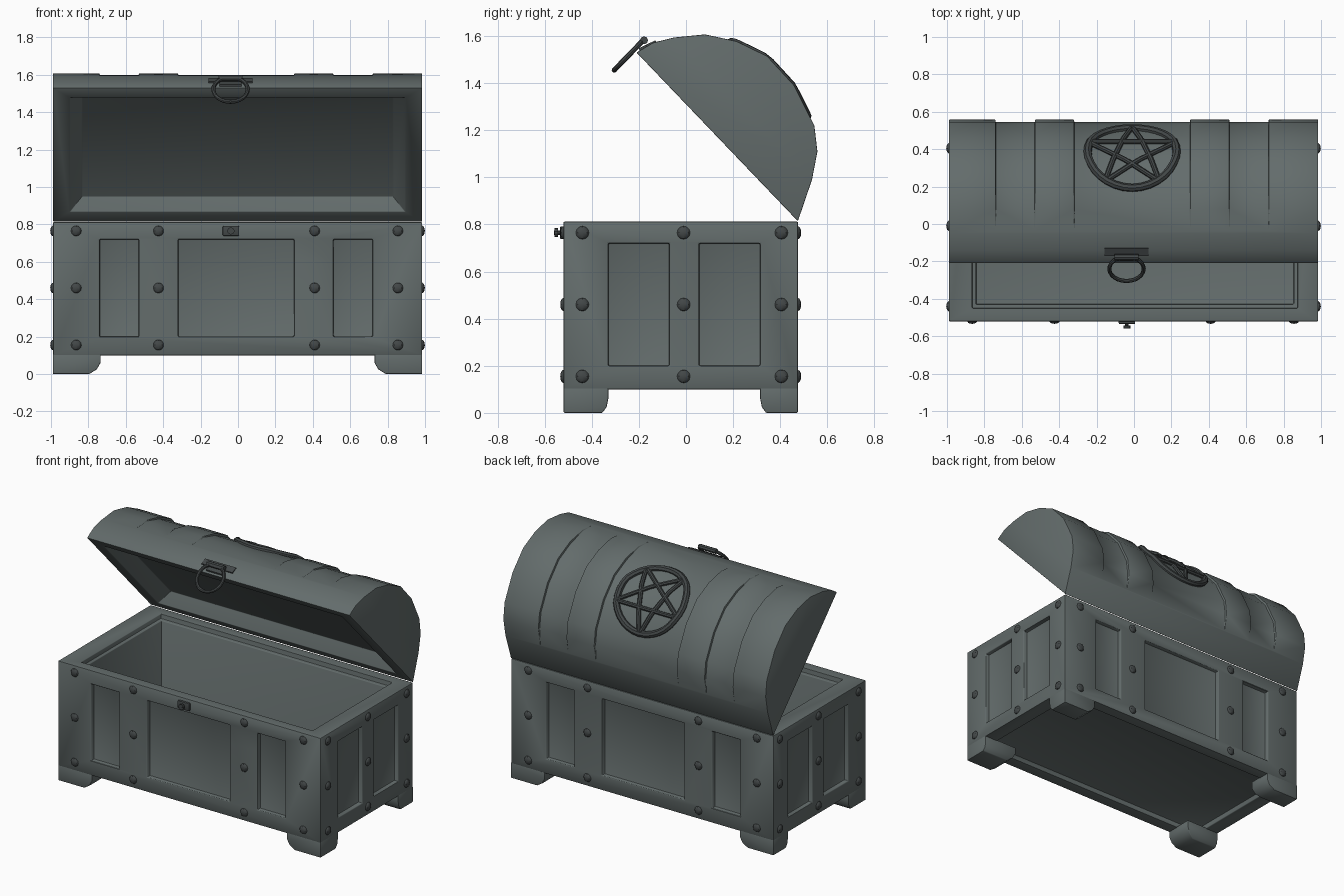
import bpy, bmesh, math
from mathutils import Vector as V, Matrix

if "Cube" in bpy.data.objects:
    bpy.data.objects.remove(bpy.data.objects["Cube"])

X0, X1, Y0, Y1 = -0.99, 0.985, -0.52, 0.475   # chest footprint
PANELS_X = [(-0.74, -0.53), (-0.32, 0.30), (0.51, 0.72)]
PANELS_Y = [(-0.33, -0.07), (0.055, 0.315)]


def material(name, rgb):
    m = bpy.data.materials.new(name)
    m.diffuse_color = (*rgb, 1)
    m.use_nodes = True
    m.node_tree.nodes["Principled BSDF"].inputs["Base Color"].default_value = m.diffuse_color
    return m


SLATE = material("slate", (0.125, 0.15, 0.148))
IRON = material("iron", (0.055, 0.063, 0.064))


def make(name, bm):
    bmesh.ops.recalc_face_normals(bm, faces=bm.faces)
    me = bpy.data.meshes.new(name)
    bm.to_mesh(me)
    bm.free()
    ob = bpy.data.objects.new(name, me)
    bpy.context.collection.objects.link(ob)
    return ob


def activate(ob):
    bpy.ops.object.select_all(action='DESELECT')
    ob.select_set(True)
    bpy.context.view_layer.objects.active = ob


def add_prism(bm, pts, x0, x1):
    """Extrude a (y, z) outline along x."""
    f = bm.faces.new([bm.verts.new((x0, y, z)) for y, z in pts])
    r = bmesh.ops.extrude_face_region(bm, geom=[f])
    vs = [g for g in r['geom'] if isinstance(g, bmesh.types.BMVert)]
    bmesh.ops.translate(bm, verts=vs, vec=(x1 - x0, 0, 0))


def add_box(bm, x, y, z):
    add_prism(bm, [(y[0], z[0]), (y[1], z[0]), (y[1], z[1]), (y[0], z[1])], x[0], x[1])


def hull(bm):
    bmesh.ops.convex_hull(bm, input=bm.verts)
    bmesh.ops.dissolve_limit(bm, angle_limit=0.02, verts=bm.verts, edges=bm.edges)


def cut(target, bm):
    cutter = make("cutter", bm)
    cutter.hide_render = True
    m = target.modifiers.new("cut", 'BOOLEAN')
    m.operation, m.object, m.solver = 'DIFFERENCE', cutter, 'EXACT'
    activate(target)
    bpy.ops.object.modifier_apply(modifier=m.name)
    bpy.data.objects.remove(cutter)


def finish(ob, mat, bevel=0.0):
    activate(ob)
    if bevel:
        m = ob.modifiers.new("bevel", 'BEVEL')
        m.width, m.segments, m.limit_method = bevel, 2, 'ANGLE'
        m.angle_limit = math.radians(40)
        bpy.ops.object.modifier_apply(modifier=m.name)
    ob.data.materials.clear()
    ob.data.materials.append(mat)
    bpy.ops.object.shade_smooth_by_angle(angle=math.radians(35))


# chest body with recessed panels on all four sides
bm = bmesh.new()
add_box(bm, (X0, X1), (Y0, Y1), (0.10, 0.812))
body = make("chest_body", bm)
bm = bmesh.new()
d, pz = 0.03, (0.2, 0.72)
for p in PANELS_X:
    add_box(bm, p, (Y0 - 0.1, Y0 + d), pz)
    add_box(bm, p, (Y1 - d, Y1 + 0.1), pz)
for p in PANELS_Y:
    add_box(bm, (X0 - 0.1, X0 + d), p, pz)
    add_box(bm, (X1 - d, X1 + 0.1), p, pz)
add_box(bm, (-0.89, 0.885), (-0.44, 0.395), (0, 0.135))       # underside recess
cut(body, bm)
for inset, z in ((0, 0.78), (0.02, 0.165)):                    # stepped opening, then cavity
    bm = bmesh.new()
    add_box(bm, (-0.865 + inset, 0.875 - inset), (-0.45 + inset, 0.405 - inset), (z, 1))
    cut(body, bm)
finish(body, SLATE, 0.006)

# feet with rounded inner edges
for nx, cx, sx in (("left", X0, 1), ("right", X1, -1)):
    for ny, cy, sy, w in (("front", Y0, 1, 0.19), ("back", Y1, -1, 0.16)):
        bm = bmesh.new()
        for z, ix, iy in ((0.107, 0, 0), (0.06, 0, 0), (0.025, 0.02, 0.007), (0, 0.06, 0.025)):
            for a in (0, 0.255 - ix):
                for b in (0, w - iy):
                    bm.verts.new((cx + sx * a, cy + sy * b, z))
        hull(bm)
        finish(make(f"foot_{ny}_{nx}", bm), SLATE, 0.005)

# bolts on the frame bands
bm = bmesh.new()


def bolt(pos, axis):
    s = [0.028] * 3
    s[axis] = 0.014
    bmesh.ops.create_uvsphere(bm, u_segments=8, v_segments=6, radius=1,
                              matrix=Matrix.Translation(pos) @ Matrix.Diagonal((*s, 1)))


for z in (0.155, 0.46, 0.765):
    for x in (-0.865, -0.425, 0.41, 0.855):
        bolt((x, Y0, z), 1)
        bolt((x, Y1, z), 1)
    for y in (-0.44, -0.01, 0.405):
        bolt((X0, y, z), 0)
        bolt((X1, y, z), 0)
finish(make("bolts", bm), IRON)

# open barrel lid: outline in its tilted position
LID = [V(p) for p in ((-0.21, 1.53), (-0.14, 1.572), (-0.05, 1.594), (0.08, 1.607), (0.215, 1.578),
                      (0.345, 1.515), (0.46, 1.39), (0.545, 1.22), (0.558, 1.11), (0.535, 0.99),
                      (0.475, 0.814))]
C = (LID[0] + LID[-1]) / 2


def inset(p, d):
    return p + (C - p).normalized() * d


bm = bmesh.new()
add_prism(bm, LID, X0, X1)
lid = make("lid", bm)
# recesses between the bands, fading out at both ends
bm = bmesh.new()
seg = LID[2:10]
depth = (-0.001, 0.008, 0.015, 0.016, 0.016, 0.016, 0.014, -0.001)
for p in PANELS_X:
    add_prism(bm, [inset(q, e) for q, e in zip(seg, depth)]
              + [inset(q, -0.1) for q in reversed(seg)], *p)
cut(lid, bm)
# shallow flared hollow with a flat ceiling
bm = bmesh.new()
along = (LID[0] - LID[-1]).normalized()
into = V((-along.y, along.x)) * -1
half = (LID[0] - LID[-1]).length / 2
for dep, h, xa, xb in ((-0.03, half - 0.065, -0.92, 0.915), (0.09, half - 0.10, -0.835, 0.83)):
    for s in (-1, 1):
        q = C + along * s * h + into * dep
        bm.verts.new((xa, q.x, q.y))
        bm.verts.new((xb, q.x, q.y))
hull(bm)
cut(lid, bm)
finish(lid, SLATE, 0.005)


def tube(name, paths):
    """Round rods along paths; each path is (points, radius, closed)."""
    cu = bpy.data.curves.new(name, 'CURVE')
    cu.dimensions, cu.bevel_depth, cu.bevel_resolution = '3D', 1.0, 2
    cu.use_fill_caps = True
    for pts, rad, closed in paths:
        sp = cu.splines.new('POLY')
        sp.points.add(len(pts) - 1)
        for q, co in zip(sp.points, pts):
            q.co, q.radius = (*co, 1), rad
        sp.use_cyclic_u = closed
    ob = bpy.data.objects.new(name, cu)
    bpy.context.collection.objects.link(ob)
    activate(ob)
    bpy.ops.object.convert(target='MESH')
    finish(bpy.context.view_layer.objects.active, IRON)


# star emblem wrapped over the curved lid
def on_lid(u, v, depth):
    s = v + 0.26 + 0.095                                       # arc length measured from LID[3]
    for a, b in zip(LID[3:], LID[4:]):
        L = (b - a).length
        if s <= L:
            break
        s -= L
    p = inset(a.lerp(b, s / L), depth)
    return (-0.01 + u, p.x, p.y)


R = 0.238
circle = [on_lid(R * math.sin(t), R * math.cos(t), 0.012)
          for t in (math.tau * i / 32 for i in range(32))]
tips = [V((math.sin(math.tau * i / 5), math.cos(math.tau * i / 5))) * (R + 0.01) for i in range(5)]
rods = [(circle, 0.022, True)]
for i in range(5):
    a, b = tips[i], tips[(i + 2) % 5]
    rods.append(([on_lid(*a.lerp(b, k / 10), 0.008) for k in range(11)], 0.014, False))
tube("lid_emblem", rods)

# lid handle: D-shaped ring, hinge bar and mounting plate
HX = -0.04
ring = []
for i in range(24):
    t = math.tau * i / 24
    k = min(-0.095 * math.cos(t), 0.08)
    ring.append((HX + 0.092 * math.sin(t), -0.24 + 0.68 * k, 1.522 + 0.70 * k))
tube("lid_ring", [(ring, 0.011, True),
                  ([(HX - 0.065, -0.178, 1.582), (HX + 0.065, -0.178, 1.582)], 0.017, False)])
bm = bmesh.new()
add_prism(bm, [(-0.195, 1.53), (-0.125, 1.57), (-0.13, 1.582), (-0.2, 1.548)], HX - 0.06, HX + 0.06)
add_prism(bm, [(-0.165, 1.55), (-0.125, 1.57), (-0.13, 1.582), (-0.17, 1.563)], HX - 0.117, HX + 0.117)
finish(make("ring_plate", bm), IRON)

# front catch: plate and knob
bm = bmesh.new()
add_box(bm, (-0.082, 0.006), (-0.535, -0.515), (0.738, 0.792))
finish(make("catch_plate", bm), IRON, 0.006)
bm = bmesh.new()
for r, y, h in ((0.010, -0.54, 0.04), (0.019, -0.551, 0.014)):
    bmesh.ops.create_cone(bm, cap_ends=True, segments=10, radius1=r, radius2=r, depth=h,
                          matrix=Matrix.Translation((-0.038, y, 0.765)) @ Matrix.Rotation(math.pi / 2, 4, 'X'))
finish(make("catch_knob", bm), IRON)
